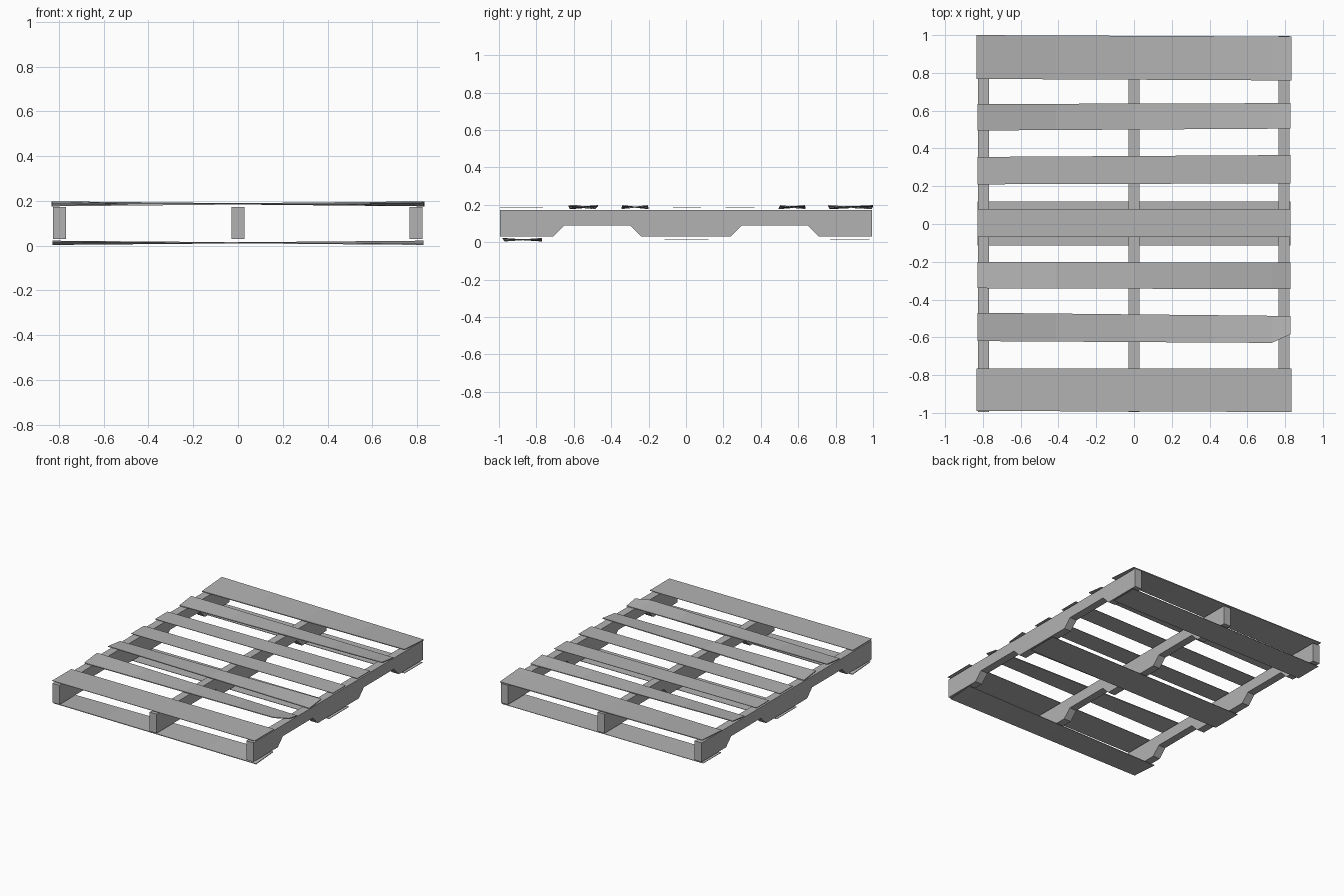
import bpy, bmesh

if "Cube" in bpy.data.objects:
    bpy.data.objects.remove(bpy.data.objects["Cube"])

grey = bpy.data.materials.new("weathered grey wood")
grey.diffuse_color = (0.45, 0.45, 0.45, 1)
grey.use_nodes = True
grey.node_tree.nodes["Principled BSDF"].inputs["Base Color"].default_value = grey.diffuse_color


def make(name, bm):
    bmesh.ops.recalc_face_normals(bm, faces=bm.faces)
    mesh = bpy.data.meshes.new(name)
    bm.to_mesh(mesh)
    bm.free()
    mesh.materials.append(grey)
    obj = bpy.data.objects.new(name, mesh)
    bpy.context.collection.objects.link(obj)
    return obj


# Stringers: notched side profile extruded across x
def stringer(name, x, width=0.058):
    half = [(0.24, 0.03), (0.30, 0.09), (0.65, 0.09), (0.71, 0.03), (0.995, 0.03), (0.995, 0.172)]
    profile = half + [(-y, z) for y, z in reversed(half)]
    bm = bmesh.new()
    face = bm.faces.new([bm.verts.new((x - width / 2, y, z)) for y, z in profile])
    res = bmesh.ops.extrude_face_region(bm, geom=[face])
    moved = [v for v in res["geom"] if isinstance(v, bmesh.types.BMVert)]
    bmesh.ops.translate(bm, verts=moved, vec=(width, 0, 0))
    make(name, bm)


for side, x in (("left", -0.797), ("middle", 0), ("right", 0.795)):
    stringer(side + "_stringer", x)


# Boards: thin planks, slightly warped from the left end to the right end
def board(name, left, right, z, twist=0.0, half_len=0.828, thick=0.003, clip=False):
    # left and right hold the (front, back) y limits at each end
    stations = [0, 0.25, 0.5, 0.75, 0.94, 1]
    bm = bmesh.new()
    rows = []
    for t in stations:
        front, back = (a + (b - a) * t for a, b in zip(left, right))
        if clip and t == 1:
            front += 0.045  # broken corner
        warp = twist * (2 * t - 1)
        x = half_len * (2 * t - 1)
        rows.append([bm.verts.new((x, y, z + dz + s * thick / 2))
                     for y, dz, s in ((front, warp, -1), (back, -warp, -1),
                                      (back, -warp, 1), (front, warp, 1))])
    for a, b in zip(rows, rows[1:]):
        for i in range(4):
            j = (i + 1) % 4
            bm.faces.new((a[i], a[j], b[j], b[i]))
    bm.faces.new(rows[0])
    bm.faces.new(rows[-1])
    make(name, bm)


# Top deck
board("front_top_board", (-0.99, -0.765), (-0.995, -0.765), 0.187, half_len=0.833)
board("top_board_2", (-0.62, -0.47), (-0.63, -0.487), 0.187, 0.008, thick=0.006, clip=True)
board("top_board_3", (-0.34, -0.20), (-0.345, -0.205), 0.187, -0.008, thick=0.006)
board("top_board_4", (-0.07, 0.08), (-0.07, 0.08), 0.187)
board("top_board_5", (0.21, 0.355), (0.215, 0.365), 0.187)
board("top_board_6", (0.495, 0.635), (0.505, 0.64), 0.187, 0.008, thick=0.006)
board("back_top_board", (0.768, 1.0), (0.76, 0.992), 0.187, 0.008, half_len=0.833, thick=0.006)

# Bottom deck
board("front_bottom_board", (-0.98, -0.77), (-0.97, -0.77), 0.013, -0.007, thick=0.005)
board("middle_bottom_board", (-0.115, 0.12), (-0.115, 0.12), 0.015)
board("back_bottom_board", (0.77, 0.98), (0.77, 0.98), 0.015)
